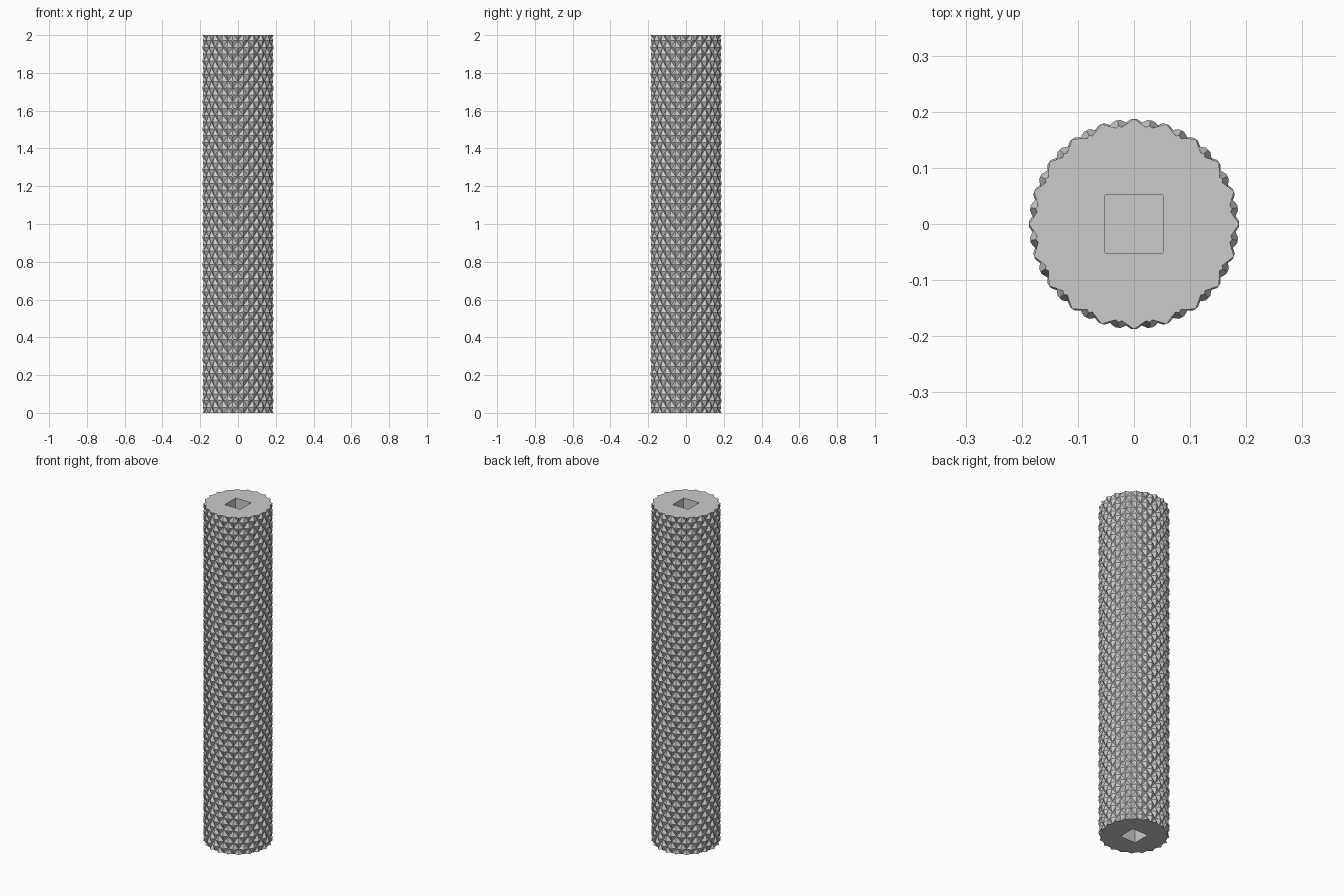
import bpy
import bmesh
from math import cos, sin, pi

COLS, ROWS = 20, 28            # knurl bumps around and along the bar
TIP_R, VALLEY_R = 0.1905, 0.174
BODY_R, LENGTH = 0.187, 2.0
OVERHANG = 0.0067              # knurl trimmed off at each end
HOLE, DEPTH = 0.1025, 0.3

cube = bpy.data.objects.get("Cube")
if cube:
    bpy.data.objects.remove(cube, do_unlink=True)

grey = bpy.data.materials.new("plain_grey")
grey.use_nodes = True
colour = (0.6, 0.6, 0.6, 1)
grey.diffuse_color = colour
for node in grey.node_tree.nodes:
    if node.type == 'BSDF_PRINCIPLED':
        node.inputs["Base Color"].default_value = colour


def make_object(name, bm):
    bmesh.ops.recalc_face_normals(bm, faces=bm.faces)
    mesh = bpy.data.meshes.new(name)
    bm.to_mesh(mesh)
    bm.free()
    mesh.materials.append(grey)
    obj = bpy.data.objects.new(name, mesh)
    bpy.context.collection.objects.link(obj)
    return obj


def knurl():
    """Pyramids on a staggered grid, split along the valleys between them."""
    bm = bmesh.new()
    n, levels = COLS * 2, ROWS * 2
    step = (LENGTH + 2 * OVERHANG) / levels
    rings = []
    for j in range(levels + 1):
        ring = []
        for i in range(n):
            r = TIP_R if (i + j) % 2 == 0 else VALLEY_R
            a = 2 * pi * i / n
            ring.append(bm.verts.new((r * cos(a), r * sin(a), j * step - OVERHANG)))
        rings.append(ring)
    for j in range(levels):
        for i in range(n):
            k = (i + 1) % n
            a, b = rings[j][i], rings[j][k]
            c, d = rings[j + 1][k], rings[j + 1][i]
            if (i + j) % 2 == 0:
                bm.faces.new((a, b, d))
                bm.faces.new((b, c, d))
            else:
                bm.faces.new((a, b, c))
                bm.faces.new((a, c, d))
    bm.faces.new(rings[0][::-1])
    bm.faces.new(rings[-1])
    return make_object("knurled_bar", bm)


def trim_cylinder():
    bm = bmesh.new()
    bmesh.ops.create_cone(bm, cap_ends=True, segments=COLS * 4,
                          radius1=BODY_R, radius2=BODY_R, depth=LENGTH)
    bmesh.ops.translate(bm, verts=bm.verts, vec=(0, 0, LENGTH / 2))
    return make_object("trim_cylinder", bm)


def socket_cutter(z):
    bm = bmesh.new()
    bmesh.ops.create_cube(bm, size=1)
    bmesh.ops.scale(bm, verts=bm.verts, vec=(HOLE, HOLE, DEPTH * 2))
    bmesh.ops.translate(bm, verts=bm.verts, vec=(0, 0, z))
    return make_object("socket_cutter", bm)


def apply_cut(obj, cutter, operation):
    mod = obj.modifiers.new("cut", 'BOOLEAN')
    mod.operation = operation
    mod.solver = 'EXACT'
    mod.object = cutter
    cutter.hide_render = True
    bpy.context.view_layer.objects.active = obj
    bpy.ops.object.modifier_apply(modifier=mod.name)
    bpy.data.objects.remove(cutter, do_unlink=True)


# Flatten the bump tips and trim the ends, then sink a square socket in each end
bar = knurl()
apply_cut(bar, trim_cylinder(), 'INTERSECT')
for end in (0, LENGTH):
    apply_cut(bar, socket_cutter(end), 'DIFFERENCE')
